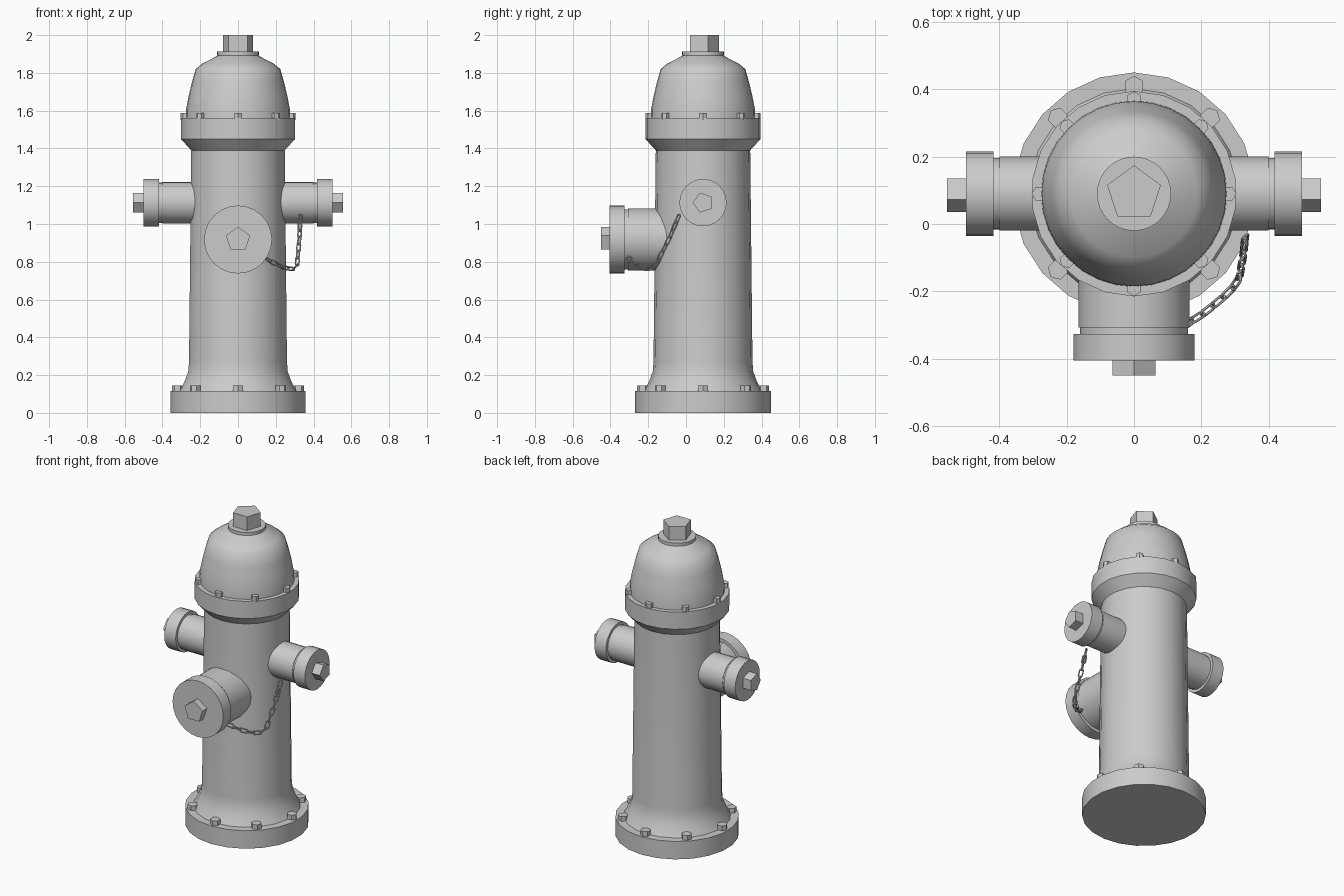
import bpy
from math import pi, sin, cos, radians
from mathutils import Vector, Matrix

if "Cube" in bpy.data.objects:
    bpy.data.objects.remove(bpy.data.objects["Cube"])

CY = 0.09  # the barrel axis sits behind the origin


def make(name, verts, faces, matrix, smooth=True):
    me = bpy.data.meshes.new(name)
    me.from_pydata(verts, [], faces)
    ob = bpy.data.objects.new(name, me)
    bpy.context.collection.objects.link(ob)
    me.transform(matrix)
    if smooth:
        bpy.ops.object.select_all(action='DESELECT')
        ob.select_set(True)
        bpy.context.view_layer.objects.active = ob
        bpy.ops.object.shade_smooth_by_angle(angle=radians(40))
    return ob


def lathe(name, profile, n, matrix, phase=0.0, smooth=True):
    """Revolve (radius, height) points around z, with capped ends."""
    verts = [(r * cos(phase + 2 * pi * i / n), r * sin(phase + 2 * pi * i / n), z)
             for r, z in profile for i in range(n)]
    faces = [(k * n + i, k * n + (i + 1) % n, (k + 1) * n + (i + 1) % n, (k + 1) * n + i)
             for k in range(len(profile) - 1) for i in range(n)]
    last = (len(profile) - 1) * n
    faces += [tuple(reversed(range(n))), tuple(range(last, last + n))]
    return make(name, verts, faces, matrix, smooth)


def prism(name, n, r, z0, z1, matrix, phase=pi / 2):
    return lathe(name, [(r, z0), (r, z1)], n, matrix, phase, False)


axis = Matrix.Translation((0, CY, 0))

# Base flange, flared barrel and collar
lathe("barrel", [(.36, 0), (.36, .115), (.312, .115), (.298, .14), (.28, .18),
                 (.266, .22), (.262, .27), (.25, 1.39), (.305, 1.45),
                 (.305, 1.56), (.27, 1.56)], 22, axis, pi / 2)

# Domed bonnet with neck ring and pentagonal operating nut
lathe("bonnet", [(.276, 1.555), (.274, 1.61), (.262, 1.675), (.244, 1.75), (.224, 1.82),
                 (.188, 1.85), (.105, 1.892), (.11, 1.892), (.11, 1.912)],
      32, axis, pi / 2)
prism("top_nut", 5, .084, 1.91, 2.0, axis)

# Two rings of hexagonal bolts
for i in range(8):
    a = i * pi / 4
    spin = axis @ Matrix.Rotation(a, 4, 'Z')
    prism("base_bolt", 6, .03, .10, .145, spin @ Matrix.Translation((0, .32, 0)))
    prism("collar_bolt", 6, .023, 1.55, 1.588, spin @ Matrix.Translation((0, .281, 0)))


def outlet(name, matrix, pipe_r, cap_r, start, cap0, cap1, nut_r, nut_end):
    """Pipe, cap and pentagonal nut along local z."""
    lathe(name + "_pipe", [(pipe_r, start), (pipe_r, cap0 - .018),
                           (pipe_r * .97, cap0 - .018), (pipe_r * .97, cap0 + .01)], 24, matrix)
    lathe(name + "_cap", [(cap_r, cap0), (cap_r, cap1)], 24, matrix)
    prism(name + "_nut", 5, nut_r, cap1 - .01, nut_end, matrix)


# Side hose outlets, nut apex towards the front
for side, label in ((1, "right"), (-1, "left")):
    z_dir, y_dir = Vector((side, 0, 0)), Vector((0, -1, 0))
    m = Matrix((y_dir.cross(z_dir), y_dir, z_dir)).transposed().to_4x4()
    outlet(label + "_outlet", Matrix.Translation((0, CY, 1.113)) @ m,
           .11, .125, .12, .418, .499, .055, .555)

# Large front outlet
outlet("front_outlet", Matrix.Translation((0, 0, .918)) @ Matrix.Rotation(pi / 2, 4, 'X'),
       .165, .18, 0, .326, .406, .067, .45)

# Chain from the front outlet to the right outlet
major, minor, R, W, wire, half = 12, 6, .0115, .0, .0042, .0135
lv, lf = [], []
for i in range(major):
    u = 2 * pi * (i + .5) / major
    off = half if cos(u) > 0 else -half
    for j in range(minor):
        v = 2 * pi * j / minor
        rr = R + wire * cos(v)
        lv.append((rr * cos(u) + off, rr * sin(u), wire * sin(v)))
        i2, j2 = (i + 1) % major, (j + 1) % minor
        lf.append((i * minor + j, i2 * minor + j, i2 * minor + j2, i * minor + j2))

path = [Vector(p) for p in ((.14, -.308, .822), (.215, -.26, .78), (.285, -.2, .757),
                            (.312, -.165, .775), (.325, -.09, .92), (.332, -.02, 1.085))]
lengths = [(b - a).length for a, b in zip(path, path[1:])]


def along(d):
    for a, b, l in zip(path, path[1:], lengths):
        if d <= l:
            break
        d -= l
    return a.lerp(b, d / l)


count = 14
step = sum(lengths) / count
for k in range(count):
    p, q = along(k * step), along((k + 1) * step)
    m = (Matrix.Translation((p + q) / 2) @ (q - p).to_track_quat('X', 'Z').to_matrix().to_4x4()
         @ Matrix.Rotation(pi / 4 + k * pi / 2, 4, 'X'))
    make("chain_link", lv, lf, m)
